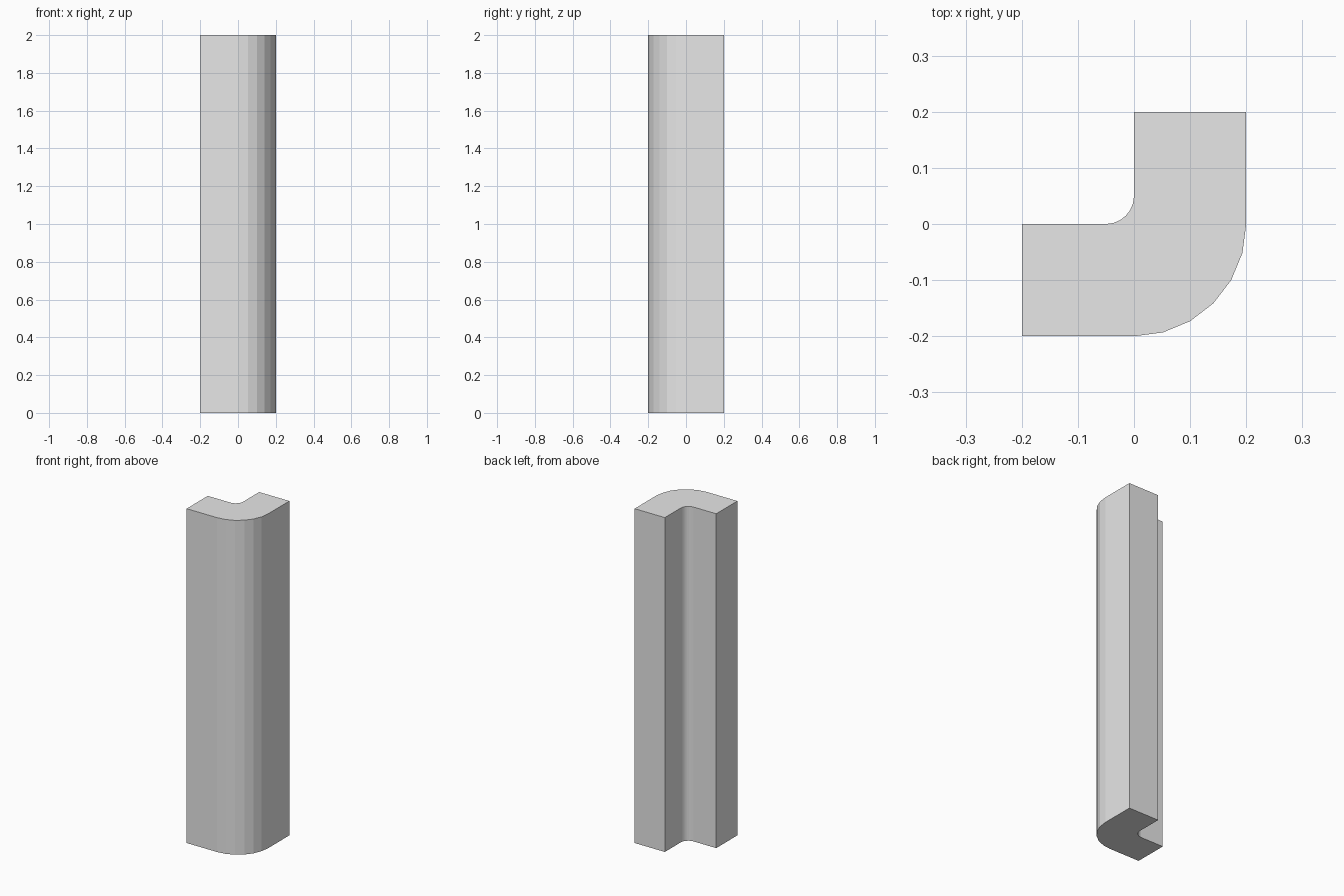
import bpy
import bmesh
from math import cos, sin, radians
from mathutils import Vector

cube = bpy.data.objects.get("Cube")
if cube:
    bpy.data.objects.remove(cube, do_unlink=True)

HEIGHT = 2.0
HALF = 0.2
INNER_RADIUS = 0.05
SEGMENTS = 6


def arc(cx, cy, radius, start, end):
    """Points along an arc in the ground plane, angles in degrees."""
    step = (end - start) / SEGMENTS
    angles = [radians(start + step * i) for i in range(SEGMENTS + 1)]
    return [(cx + radius * cos(a), cy + radius * sin(a)) for a in angles]


# Plain grey material
grey = bpy.data.materials.new("light grey")
grey.use_nodes = True
colour = (0.8, 0.8, 0.8, 1.0)
grey.diffuse_color = colour
grey.node_tree.nodes["Principled BSDF"].inputs["Base Color"].default_value = colour

# L-shaped section: rounded outer corner, small fillet inside
profile = [(-HALF, -HALF)]
profile += arc(0, 0, HALF, -90, 0)
profile += [(HALF, HALF), (0, HALF)]
profile += arc(-INNER_RADIUS, INNER_RADIUS, INNER_RADIUS, 0, -90)
profile += [(-HALF, 0)]

# Corner post: the section extruded upwards
bm = bmesh.new()
base = bm.faces.new([bm.verts.new((x, y, 0)) for x, y in profile])
extruded = bmesh.ops.extrude_face_region(bm, geom=[base], use_keep_orig=True)
top = [v for v in extruded["geom"] if isinstance(v, bmesh.types.BMVert)]
bmesh.ops.translate(bm, verts=top, vec=Vector((0, 0, HEIGHT)))
bmesh.ops.recalc_face_normals(bm, faces=bm.faces)

mesh = bpy.data.meshes.new("corner_post")
bm.to_mesh(mesh)
bm.free()
mesh.materials.append(grey)
post = bpy.data.objects.new("corner_post", mesh)
bpy.context.collection.objects.link(post)
